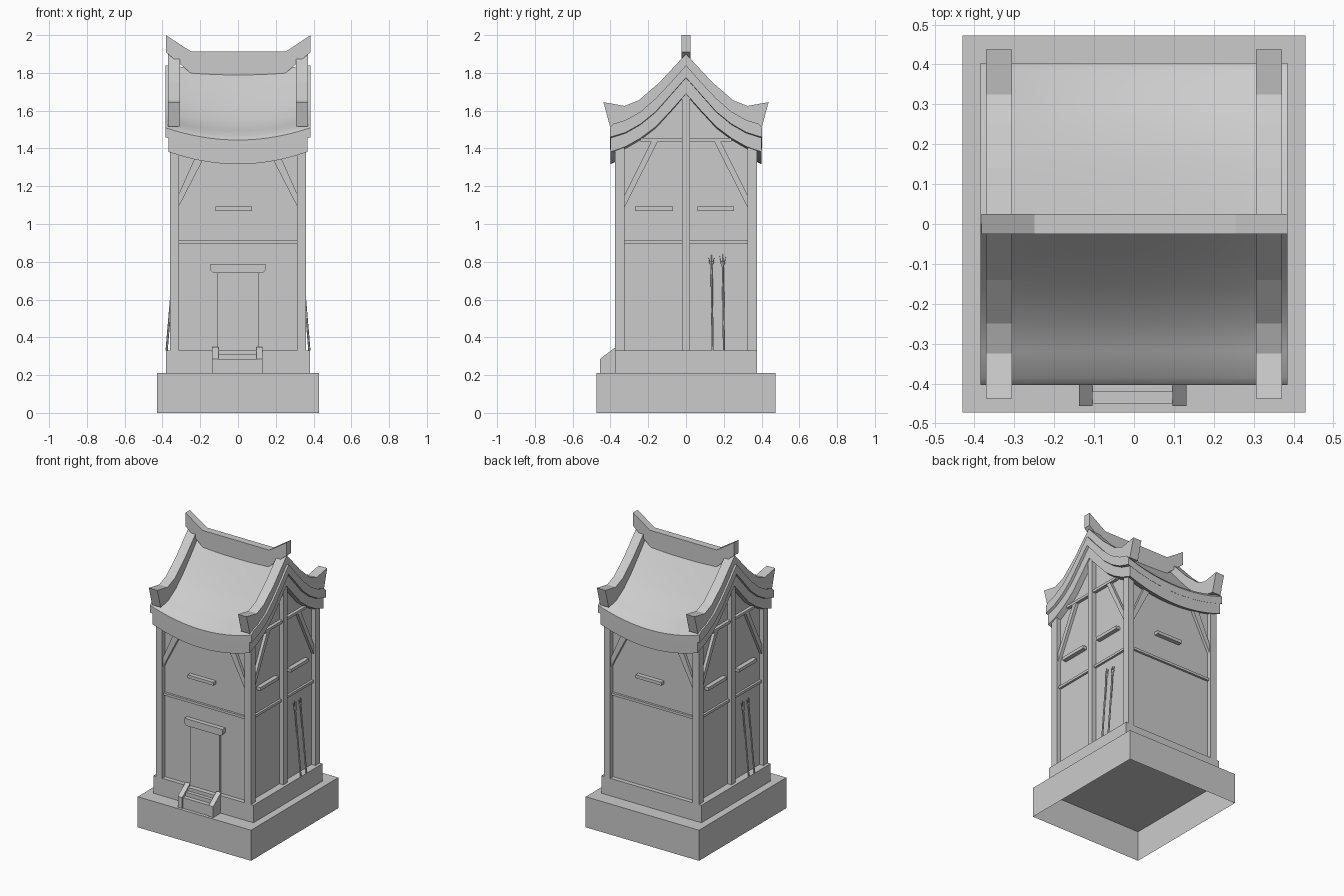
import bpy, bmesh, math
from mathutils import Matrix, Vector

if "Cube" in bpy.data.objects:
    bpy.data.objects.remove(bpy.data.objects["Cube"])

HALF_TURN = Matrix.Rotation(math.pi, 4, 'Z')


def finish(name, bm, twin=False):
    """Make an object; twin adds a copy turned 180 degrees about the centre."""
    bmesh.ops.recalc_face_normals(bm, faces=bm.faces)
    me = bpy.data.meshes.new(name)
    bm.to_mesh(me)
    bm.free()
    ob = bpy.data.objects.new(name, me)
    bpy.context.collection.objects.link(ob)
    if twin:
        other = bpy.data.objects.new(name + "_opposite", me.copy())
        other.data.transform(HALF_TURN)
        bpy.context.collection.objects.link(other)
    return ob


def box(name, x0, x1, y0, y1, z0, z1, twin=False, open_bottom=False):
    bm = bmesh.new()
    m = Matrix.Translation(((x0 + x1) / 2, (y0 + y1) / 2, (z0 + z1) / 2))
    m = m @ Matrix.Diagonal((x1 - x0, y1 - y0, z1 - z0, 1))
    bmesh.ops.create_cube(bm, size=1, matrix=m)
    if open_bottom:
        low = min(bm.faces, key=lambda f: f.calc_center_median().z)
        bmesh.ops.delete(bm, geom=[low], context='FACES_ONLY')
    return finish(name, bm, twin)


def prism(name, pts, axis, a, b, twin=False):
    """Extrude an outline: (y, z) along x, or (x, z) along y."""
    bm = bmesh.new()
    place = (lambda u, z, t: (t, u, z)) if axis == 'x' else (lambda u, z, t: (u, t, z))
    lo = [bm.verts.new(place(u, z, a)) for u, z in pts]
    hi = [bm.verts.new(place(u, z, b)) for u, z in pts]
    bm.faces.new(lo)
    bm.faces.new(hi)
    n = len(pts)
    for i in range(n):
        bm.faces.new((lo[i], lo[(i + 1) % n], hi[(i + 1) % n], hi[i]))
    return finish(name, bm, twin)


def rod(bm, p, q, r0, r1, sides=6):
    p, q = Vector(p), Vector(q)
    d = q - p
    m = Matrix.Translation((p + q) / 2) @ d.to_track_quat('Z', 'Y').to_matrix().to_4x4()
    bmesh.ops.create_cone(bm, cap_ends=True, segments=sides, radius1=r0, radius2=r1,
                          depth=d.length, matrix=m)


def roof_layer(name, half_x, top, bottom):
    """Saddle-shaped slab: gable profiles that sag towards the middle of x."""
    bm = bmesh.new()
    nx = 16

    def sheet(profile):
        full = [(-y, z) for y, z in reversed(profile[1:])] + profile
        rows = []
        for i in range(nx + 1):
            x = half_x * (2 * i / nx - 1)
            dip = 1 - (x / half_x) ** 2
            rows.append([bm.verts.new((x, y, z - dip * (0.02 + 0.045 * abs(y) / 0.4)))
                         for y, z in full])
        return rows

    t, b = sheet(top), sheet(bottom)
    ny = len(t[0])
    for i in range(nx):
        for j in range(ny - 1):
            for s in (t, b):
                bm.faces.new((s[i][j], s[i + 1][j], s[i + 1][j + 1], s[i][j + 1]))
        for j in (0, ny - 1):
            bm.faces.new((t[i][j], t[i + 1][j], b[i + 1][j], b[i][j]))
    for i in (0, nx):
        for j in range(ny - 1):
            bm.faces.new((t[i][j], t[i][j + 1], b[i][j + 1], b[i][j]))
    ob = finish(name, bm)
    bpy.ops.object.select_all(action='DESELECT')
    ob.select_set(True)
    bpy.context.view_layer.objects.active = ob
    bpy.ops.object.shade_smooth_by_angle(angle=math.radians(35))


# Stone base and plinth
box("base", -0.43, 0.43, -0.473, 0.473, 0, 0.21, open_bottom=True)
box("plinth", -0.38, 0.38, -0.375, 0.375, 0.21, 0.33, open_bottom=True)

# Walls with gable ends
prism("walls", [(-0.345, 0.33), (0.345, 0.33), (0.345, 1.39), (0, 1.7), (-0.345, 1.39)],
      'x', -0.33, 0.33)

# Corner posts and gable centre posts
for s in (-1, 1):
    y = s * 0.35
    box("corner_post", 0.313, 0.36, y - 0.025, y + 0.025, 0.33, 1.43, twin=True)
box("gable_post", 0.32, 0.36, -0.021, 0.021, 0.33, 1.7, twin=True)

# Front and back rails, ledges and braces
box("wall_rail", -0.315, 0.315, -0.36, -0.34, 0.895, 0.912, twin=True)
box("wall_ledge", -0.12, 0.075, -0.375, -0.34, 1.07, 1.092, twin=True)
for s in (-1, 1):
    prism("wall_brace", [(s * 0.315, 1.09), (s * 0.315, 1.155), (s * 0.215, 1.38),
                         (s * 0.165, 1.38)], 'y', -0.365, -0.34, twin=True)

# Gable side rails, ledges, braces and tie beam
for s, l0, l1 in ((-1, -0.27, -0.07), (1, 0.06, 0.255)):
    y0, y1 = sorted((s * 0.02, s * 0.325))
    box("side_rail", 0.325, 0.345, y0, y1, 0.895, 0.912, twin=True)
    box("side_ledge", 0.325, 0.36, l0, l1, 1.07, 1.092, twin=True)
    prism("side_brace", [(s * 0.325, 1.09), (s * 0.325, 1.155), (s * 0.18, 1.445),
                         (s * 0.145, 1.445)], 'x', 0.325, 0.35, twin=True)
box("tie_beam", 0.325, 0.352, -0.24, 0.24, 1.438, 1.456, twin=True)

# Door with lintel
box("door", -0.112, 0.112, -0.36, -0.34, 0.33, 0.745)
prism("door_lintel", [(-0.13, 0.74), (0.13, 0.74), (0.145, 0.755), (0.145, 0.788),
                      (-0.145, 0.788), (-0.145, 0.755)], 'y', -0.375, -0.34)

# Entrance stairs with sloping cheeks
for x0 in (-0.138, 0.097):
    prism("stair_cheek", [(-0.37, 0.21), (-0.456, 0.21), (-0.456, 0.285), (-0.37, 0.35)],
          'x', x0, x0 + 0.034)
prism("steps", [(-0.37, 0.21), (-0.45, 0.21), (-0.45, 0.282), (-0.42, 0.282), (-0.42, 0.308),
                (-0.395, 0.308), (-0.395, 0.331), (-0.37, 0.331)], 'x', -0.105, 0.098)

# Tridents leaning against the gable sides
for y in (0.138, 0.198):
    bm = bmesh.new()
    lean = lambda z: 0.378 - (z - 0.33) * 0.085
    rod(bm, (lean(0.33), y + 0.003, 0.33), (lean(0.79), y - 0.003, 0.79), 0.006, 0.006)
    rod(bm, (lean(0.77), y - 0.003, 0.77), (lean(0.80), y - 0.003, 0.80), 0.006, 0.012)
    for s in (-1, 0, 1):
        rod(bm, (lean(0.79), y - 0.003 + s * 0.007, 0.79),
            (lean(0.83), y - 0.003 + s * 0.016, 0.83 + 0.01 * (s == 0)), 0.004, 0.001, 4)
    finish("trident", bm, twin=True)

# Roof: tiled upper layer over a lower band
tile_top = [(0, 1.84), (0.08, 1.75), (0.16, 1.665), (0.24, 1.595), (0.32, 1.55), (0.385, 1.53),
            (0.403, 1.51)]
tile_low = [(0, 1.775), (0.08, 1.685), (0.16, 1.595), (0.24, 1.53), (0.32, 1.485), (0.385, 1.465),
            (0.403, 1.46)]
band_low = [(0, 1.69), (0.08, 1.6), (0.16, 1.515), (0.24, 1.455), (0.32, 1.41), (0.385, 1.387),
            (0.4, 1.382)]
band_top = [(y * 0.995, z + 0.01) for y, z in tile_low]
roof_layer("roof_tiles", 0.385, tile_top, tile_low)
roof_layer("roof_band", 0.368, band_top, band_low)

# Upturned ridge beam and four descending ridges
prism("ridge_beam", [(-0.382, 2.0), (-0.25, 1.914), (0.255, 1.914), (0.385, 2.0), (0.385, 1.91),
                     (0.24, 1.79), (-0.24, 1.79), (-0.382, 1.91)], 'y', -0.025, 0.025)
descent = [(0, 1.9), (0.14, 1.75), (0.25, 1.655), (0.325, 1.625), (0.437, 1.645), (0.402, 1.515),
           (0.31, 1.53), (0.2, 1.6), (0.1, 1.7), (0, 1.8)]
for s in (-1, 1):
    prism("descending_ridge", [(s * y, z) for y, z in descent], 'x', 0.306, 0.371, twin=True)
